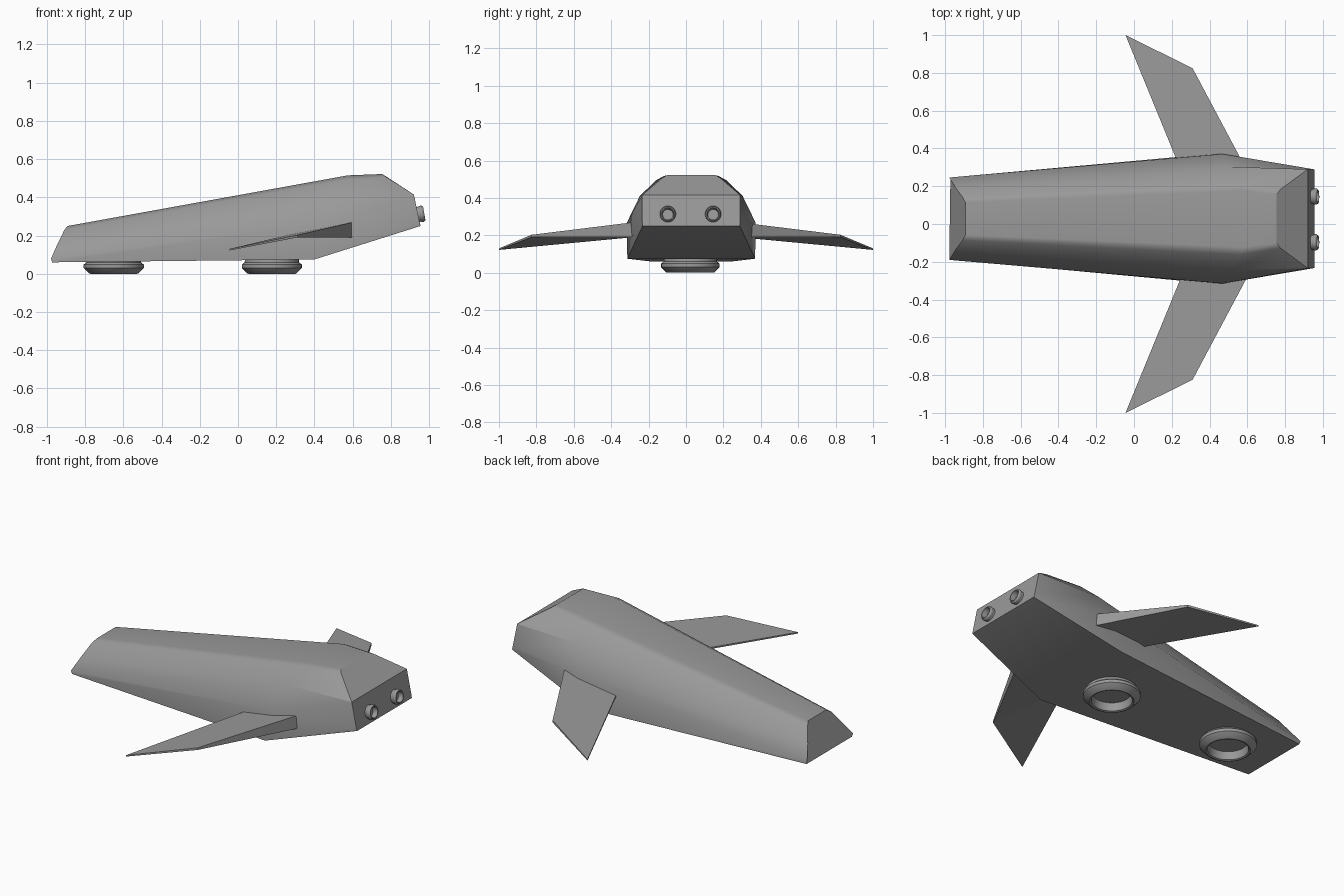
import bpy, bmesh
from math import cos, sin, pi, radians
from mathutils import Matrix

if "Cube" in bpy.data.objects:
    bpy.data.objects.remove(bpy.data.objects["Cube"])

CY = 0.028  # hull centre line

grey = bpy.data.materials.new("dark_grey")
grey.diffuse_color = (0.32, 0.32, 0.32, 1)
grey.use_nodes = True
grey.node_tree.nodes["Principled BSDF"].inputs["Base Color"].default_value = grey.diffuse_color


def make_object(name, verts, faces, smooth=None):
    mesh = bpy.data.meshes.new(name)
    bm = bmesh.new()
    vs = [bm.verts.new(v) for v in verts]
    for f in faces:
        bm.faces.new([vs[i] for i in f])
    bmesh.ops.recalc_face_normals(bm, faces=bm.faces)
    bm.to_mesh(mesh)
    bm.free()
    mesh.materials.append(grey)
    ob = bpy.data.objects.new(name, mesh)
    bpy.context.collection.objects.link(ob)
    if smooth:
        bpy.ops.object.select_all(action='DESELECT')
        ob.select_set(True)
        bpy.context.view_layer.objects.active = ob
        bpy.ops.object.shade_smooth_by_angle(angle=radians(smooth))
    return ob


def lathe(name, profile, matrix, n=32):
    """Revolve (radius, height) points about z; both ends are capped."""
    verts = [matrix @ Matrix.Translation((r * cos(2 * pi * i / n), r * sin(2 * pi * i / n), h)).translation
             for r, h in profile for i in range(n)]
    faces = [(k * n + i, k * n + (i + 1) % n, (k + 1) * n + (i + 1) % n, (k + 1) * n + i)
             for k in range(len(profile) - 1) for i in range(n)]
    last = (len(profile) - 1) * n
    faces += [tuple(range(n)), tuple(range(last, last + n))]
    return make_object(name, verts, faces, 30)


# Hull: half sections (x, half width, z) from bottom edge to roof edge
stations = [
    [(-0.972, .215, .06), (-0.978, .218, .08), (-0.945, .165, .155), (-0.908, .115, .23), (-0.892, .085, .25)],
    [(0.40, .342, .075), (0.47, .343, .27), (0.50, .275, .41), (0.56, .19, .493), (0.575, .15, .515)],
    [(0.955, .26, .25), (0.95, .262, .27), (0.92, .262, .415), (0.775, .155, .507), (0.755, .128, .522)],
]
verts = []
for s in stations:
    verts += [(x, CY - w, z) for x, w, z in s]
    verts += [(x, CY + w, z) for x, w, z in reversed(s)]
faces = [(k * 10 + i, k * 10 + (i + 1) % 10, k * 10 + 10 + (i + 1) % 10, k * 10 + 10 + i)
         for k in range(2) for i in range(10)]
faces += [tuple(range(10)),               # nose
          (20, 21, 22, 27, 28, 29),       # rear plate
          (22, 23, 24, 25, 26, 27)]       # sloped rear deck
hull = make_object("hull", verts, faces, 34)
flatten = hull.modifiers.new("flat_panels", 'WEIGHTED_NORMAL')
flatten.keep_sharp = True

# Swept wings: thick trailing edge, sharp leading edge
top = [(0.6, .28, .27), (0.31, .825, .203), (-0.045, 1.0, .13), (0.25, .28, .20)]
low = [(0.6, .28, .19), (0.31, .825, .190), (-0.045, 1.0, .122), (0.25, .28, .19)]
for side, sign in (("left", 1), ("right", -1)):
    pts = [(x, sign * y, z) for x, y, z in top + low]
    wing_faces = [(0, 1, 3), (1, 2, 3), (4, 5, 7), (5, 6, 7)]
    wing_faces += [(i, (i + 1) % 4, 4 + (i + 1) % 4, 4 + i) for i in range(4)]
    make_object(side + "_wing", pts, wing_faces)

# Lift thrusters under the hull
lift_profile = [(.14, .085), (.142, .06), (.157, .048), (.157, .03), (.13, .003),
                (.122, 0), (.112, .004), (.104, .05)]
for name, x in (("front_lift_thruster", -0.65), ("rear_lift_thruster", 0.177)):
    lathe(name, lift_profile, Matrix.Translation((x, 0.023, 0)))

# Exhaust nozzles square to the tilted rear plate
nozzle_profile = [(.04, -.02), (.04, .012), (.043, .017), (.043, .027), (.037, .036),
                  (.032, .036), (.028, .006)]
for name, y in (("right_nozzle", -0.097), ("left_nozzle", 0.145)):
    m = Matrix.Translation((0.939, y, 0.31)) @ Matrix.Rotation(radians(80), 4, 'Y')
    lathe(name, nozzle_profile, m, 24)
